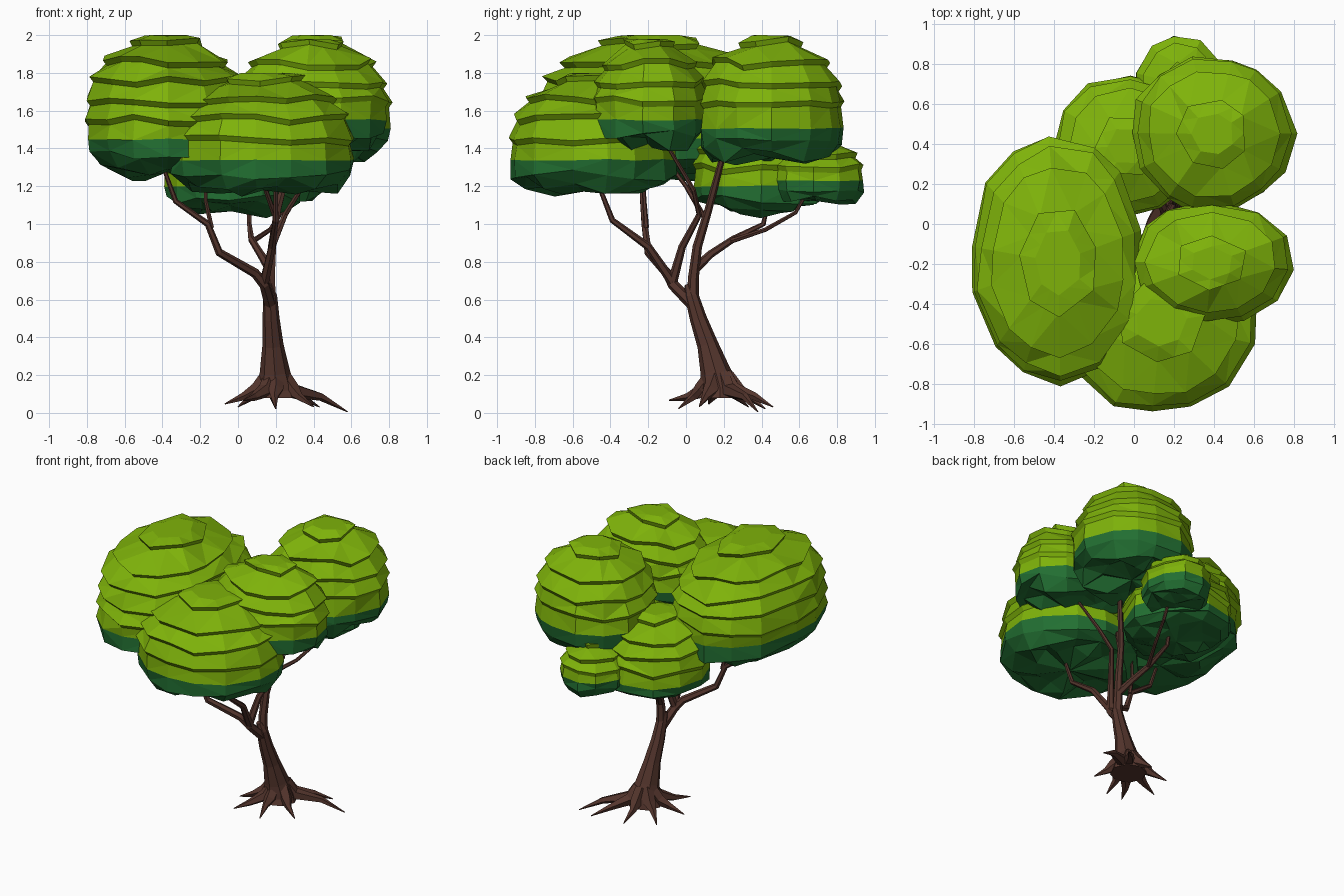
import bpy, bmesh, math, random
from mathutils import Vector

if "Cube" in bpy.data.objects:
    bpy.data.objects.remove(bpy.data.objects["Cube"])

random.seed(7)


def material(name, rgb):
    m = bpy.data.materials.new(name)
    m.diffuse_color = (*rgb, 1)
    m.use_nodes = True
    m.node_tree.nodes["Principled BSDF"].inputs["Base Color"].default_value = m.diffuse_color
    return m


LEAF = material("light_leaf_green", (0.21, 0.45, 0.003))
SHADE = material("dark_leaf_green", (0.016, 0.16, 0.032))
BARK = material("brown_bark", (0.09, 0.036, 0.026))


def finish(name, bm, mats):
    bmesh.ops.recalc_face_normals(bm, faces=bm.faces)
    me = bpy.data.meshes.new(name)
    bm.to_mesh(me)
    bm.free()
    for m in mats:
        me.materials.append(m)
    ob = bpy.data.objects.new(name, me)
    bpy.context.collection.objects.link(ob)
    return ob


def bridge(bm, a, b, mat=0):
    n = len(a)
    for i in range(n):
        f = bm.faces.new((a[i], a[(i + 1) % n], b[(i + 1) % n], b[i]))
        f.material_index = mat


# Crown silhouette: (height fraction, radius fraction)
SHAPE = [(0, .55), (.08, .82), (.18, .95), (.27, 1), (.47, 1), (.58, .97), (.67, .92),
         (.8, .78), (.88, .64), (.94, .45), (1, .38)]


def radius_at(t):
    for (t0, r0), (t1, r1) in zip(SHAPE, SHAPE[1:]):
        if t <= t1:
            return r0 + (r1 - r0) * (t - t0) / (t1 - t0)
    return SHAPE[-1][1]


def crown(name, cx, cy, rx, ry, z0, z1, zb, n=12):
    """Leaf clump of stepped terraces, dark below height zb."""
    bm = bmesh.new()
    h = z1 - z0
    turn = random.uniform(0, 1)
    ang = [turn + (i + random.uniform(-.2, .2)) * math.tau / n for i in range(n)]
    bump = [random.uniform(-.025, .025) for _ in range(n)]
    tb = (zb - z0) / h
    # rings: height, radius factor, wobble, material of the band above it
    rings = [(.04, .5, .08, 1), (.07, .82, .08, 1), (tb * .55, .97, .05, 1),
             (tb, .985, .01, 0)]
    bands = max(3, round((z1 - zb) / .115))
    for k in range(1, bands + 1):
        t = tb + (.945 - tb) * k / bands
        r = radius_at(t)
        step = .035 if k < bands else .02
        # undercut edge, then the lip of the terrace above it
        rings += [(t - .016 / h, r - step, .034, 0), (t + .012 / h, r + .012, .034, 0)]
    rings.append((1, .27, .008, 0))
    prev = None
    for j, (t, r, wob, mat) in enumerate(rings):
        if j < 4 or j % 2 == 0:  # both edges of a step share one wobble
            dz = [random.uniform(-wob, wob) * h for _ in range(n)]
            dr = [1 + random.uniform(-.025, .025) for _ in range(n)]
        pts = []
        for i in range(n):
            rr = r * (1.0 + bump[i]) * dr[i]
            pts.append(Vector((cx + rx * rr * math.cos(ang[i]), cy + ry * rr * math.sin(ang[i]),
                               min(z0 + t * h + dz[i], z1))))
        if j >= len(rings) - 3:  # fewer corners on the top plates
            for i in range(1, n, 2):
                pts[i] = (pts[i - 1] + pts[(i + 1) % n]) / 2
        ring = [bm.verts.new(p) for p in pts]
        if prev:
            bridge(bm, prev, ring, rings[j - 1][3])
        else:
            c = bm.verts.new((cx, cy, z0 + .03 * h))
            for i in range(n):
                bm.faces.new((ring[(i + 1) % n], ring[i], c)).material_index = 1
        prev = ring
    bm.faces.new(prev)
    bmesh.ops.triangulate(bm, faces=[f for f in bm.faces if len(f.verts) == 4])
    finish(name, bm, [LEAF, SHADE])


def tube(name, pts, sides=6):
    """Tapered limb through (x, y, z, radius) points."""
    bm = bmesh.new()
    P = [Vector(p[:3]) for p in pts]
    prev = None
    for k, p in enumerate(P):
        d = (P[min(k + 1, len(P) - 1)] - P[max(k - 1, 0)]).normalized()
        ref = Vector((1, 0, 0)) if abs(d.z) > .6 else Vector((0, 0, 1))
        u = d.cross(ref).normalized()
        if prev:  # carry the frame along the limb
            u = (keep - d * keep.dot(d)).normalized()
        keep = u
        v = d.cross(u)
        ring = [bm.verts.new(p + pts[k][3] * (u * math.cos(i * math.tau / sides)
                                              + v * math.sin(i * math.tau / sides)))
                for i in range(sides)]
        if prev:
            bridge(bm, prev, ring)
        else:
            bm.faces.new(ring[::-1])
        prev = ring
    bm.faces.new(prev)
    finish(name, bm, [BARK])


# Leaf clumps: centre x, y, radii x, y, bottom, top, colour boundary
crown("crown_left", -.38, -.19, .435, .62, 1.25, 2.0, 1.45, 14)
crown("crown_back_right", .395, .45, .405, .39, 1.33, 2.0, 1.51, 14)
crown("crown_right", .39, -.195, .405, .31, 1.39, 1.98, 1.55)
crown("crown_front", .135, -.495, .49, .45, 1.16, 1.80, 1.34, 14)
crown("crown_back_left", -.035, .39, .36, .36, 1.05, 1.61, 1.20)
crown("crown_back_small", .23, .70, .225, .245, 1.11, 1.45, 1.23, 10)

# Leaning trunk with flared foot
tube("trunk", [(.20, .18, .08, .12), (.20, .18, .13, .105), (.195, .155, .22, .08),
               (.185, .115, .36, .056), (.175, .065, .50, .045), (.17, .03, .62, .037),
               (.16, .01, .68, .02)], 8)

# Main limbs and twigs
LIMBS = {
    "limb_front": [(.172, .04, .57, .042), (.14, -.07, .68, .036), (.09, -.10, .74, .032),
                   (-.10, -.20, .85, .027), (-.16, -.22, 1.0, .022), (-.33, -.23, 1.12, .018),
                   (-.41, -.24, 1.34, .012)],
    "twig_left": [(-.14, -.21, .98, .018), (-.17, -.22, 1.12, .014), (-.17, -.23, 1.32, .010)],
    "limb_front_crown": [(.14, -.07, .69, .033), (.18, -.20, .88, .026), (.20, -.39, 1.02, .020),
                         (.20, -.48, 1.25, .013)],
    "limb_right": [(.14, -.07, .70, .033), (.18, -.02, .88, .025), (.25, .07, 1.05, .019),
                   (.33, .04, 1.18, .016), (.38, -.12, 1.45, .011)],
    "limb_back": [(.172, .035, .58, .042), (.17, .04, .72, .036), (.18, .06, .88, .031),
                  (.21, .12, 1.08, .026), (.30, .21, 1.42, .018)],
    "limb_back_left": [(.17, .045, .76, .033), (.12, .13, .84, .026), (.07, .25, .92, .022),
                       (.06, .41, 1.00, .017), (.06, .45, 1.20, .012)],
    "twig_back": [(.08, .24, .91, .018), (.17, .42, .97, .015), (.23, .58, 1.06, .013),
                  (.24, .66, 1.20, .010)],
    "twig_high": [(.20, .10, 1.03, .019), (.14, .0, 1.20, .015), (.05, -.12, 1.36, .011)],
}
for name, pts in LIMBS.items():
    tube(name, [(x, y, z, r * .8) for x, y, z, r in pts])

# Spreading roots: tip positions
ROOTS = [(.58, .38, .004), (.43, .46, .03), (.40, .07, .03), (.20, -.04, .02),
         (.03, -.09, .065), (-.07, .12, .045), (0, .33, .03), (.20, .42, .02)]
for k, (x, y, z) in enumerate(ROOTS):
    d = Vector((x - .20, y - .18))
    u = d.normalized()
    kink = Vector((-u.y, u.x)) * random.uniform(-.02, .02)
    mid = d * .64 + kink
    tube(f"root_{k + 1}", [(.20 + .04 * u.x, .18 + .04 * u.y, .20, .042),
                           (.20 + .10 * u.x, .18 + .10 * u.y, .12, .042),
                           (.20 + mid.x, .18 + mid.y, .085, .022),
                           (x, y, z + .002, .003)], 5)
